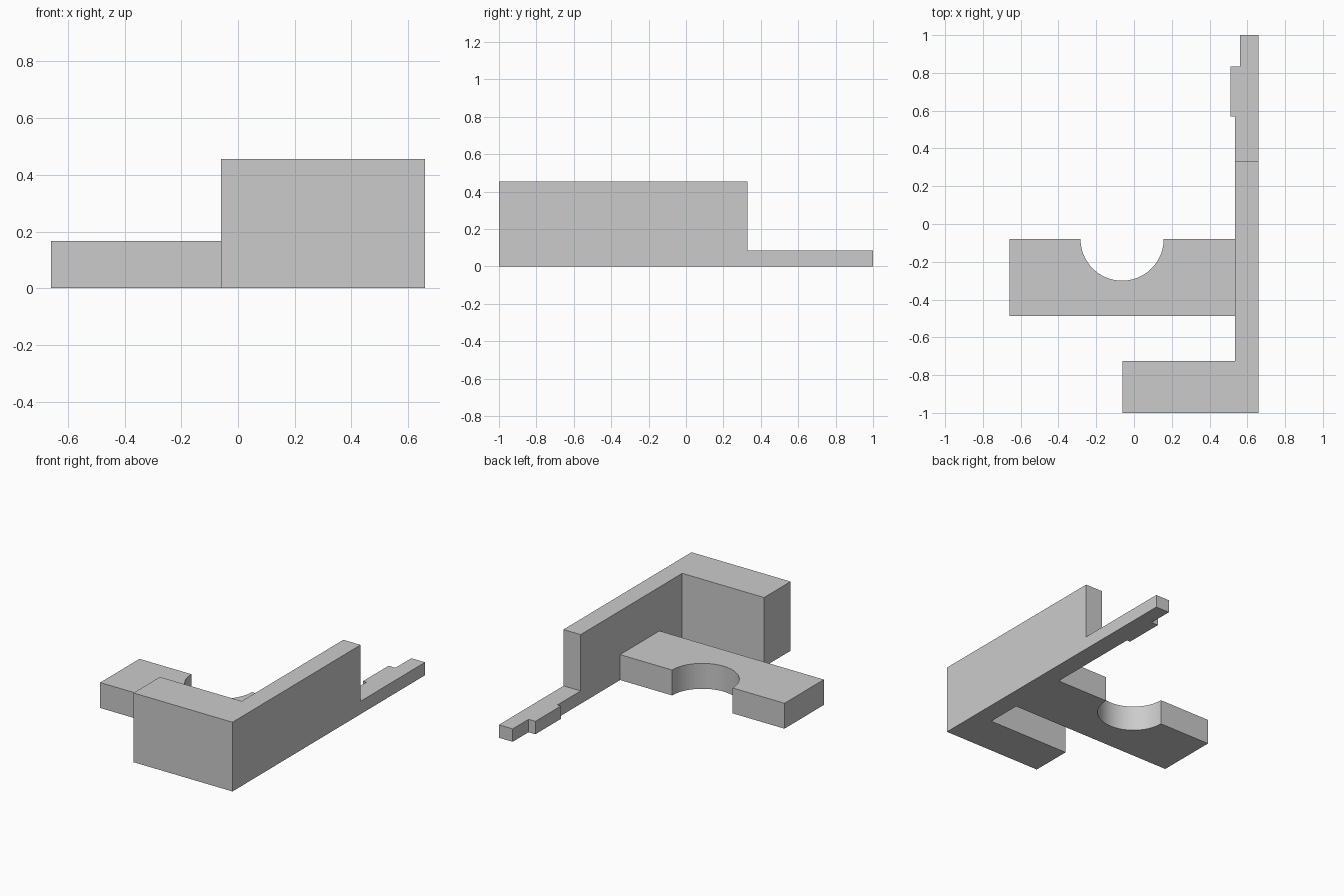
import bpy, bmesh, math

cube = bpy.data.objects.get("Cube")
if cube:
    bpy.data.objects.remove(cube, do_unlink=True)

grey = bpy.data.materials.new("plain grey")
grey.use_nodes = True
colour = (0.6, 0.6, 0.6, 1)
grey.diffuse_color = colour
grey.node_tree.nodes["Principled BSDF"].inputs["Base Color"].default_value = colour

OUTER, INNER = 0.66, 0.535   # the two faces of the long wall


def extrude_plan(name, outline, height):
    """Raise a plan outline from the ground to the given height."""
    bm = bmesh.new()
    base = bm.faces.new([bm.verts.new((x, y, 0)) for x, y in outline])
    raised = bmesh.ops.extrude_face_region(bm, geom=[base])["geom"]
    top = [v for v in raised if isinstance(v, bmesh.types.BMVert)]
    bmesh.ops.translate(bm, verts=top, vec=(0, 0, height))
    bmesh.ops.recalc_face_normals(bm, faces=bm.faces)
    mesh = bpy.data.meshes.new(name)
    bm.to_mesh(mesh)
    bm.free()
    mesh.materials.append(grey)
    obj = bpy.data.objects.new(name, mesh)
    bpy.context.collection.objects.link(obj)
    return obj


# Tall wall with its short front return
extrude_plan("corner_wall", [
    (-0.06, -1), (OUTER, -1), (OUTER, 0.33),
    (INNER, 0.33), (INNER, -0.725), (-0.06, -0.725)], 0.455)

# Low stepped tongue behind the wall
extrude_plan("stepped_tongue", [
    (INNER, 0.33), (OUTER, 0.33), (OUTER, 1), (0.56, 1), (0.56, 0.835),
    (0.51, 0.835), (0.51, 0.57), (INNER, 0.57)], 0.085)

# Side plate with a half-round notch in its back edge
back, radius, steps = -0.08, 0.22, 48
notch = [(-0.063 + radius * math.cos(a), back - radius * math.sin(a))
         for a in (math.pi * i / steps for i in range(steps + 1))]
plate = extrude_plan("notched_plate", [
    (-0.66, back), (-0.66, -0.488), (INNER, -0.488), (INNER, back)] + notch, 0.167)

# Smooth the notch, keep the corners sharp
bpy.ops.object.select_all(action="DESELECT")
plate.select_set(True)
bpy.context.view_layer.objects.active = plate
bpy.ops.object.shade_smooth_by_angle(angle=math.radians(30))
